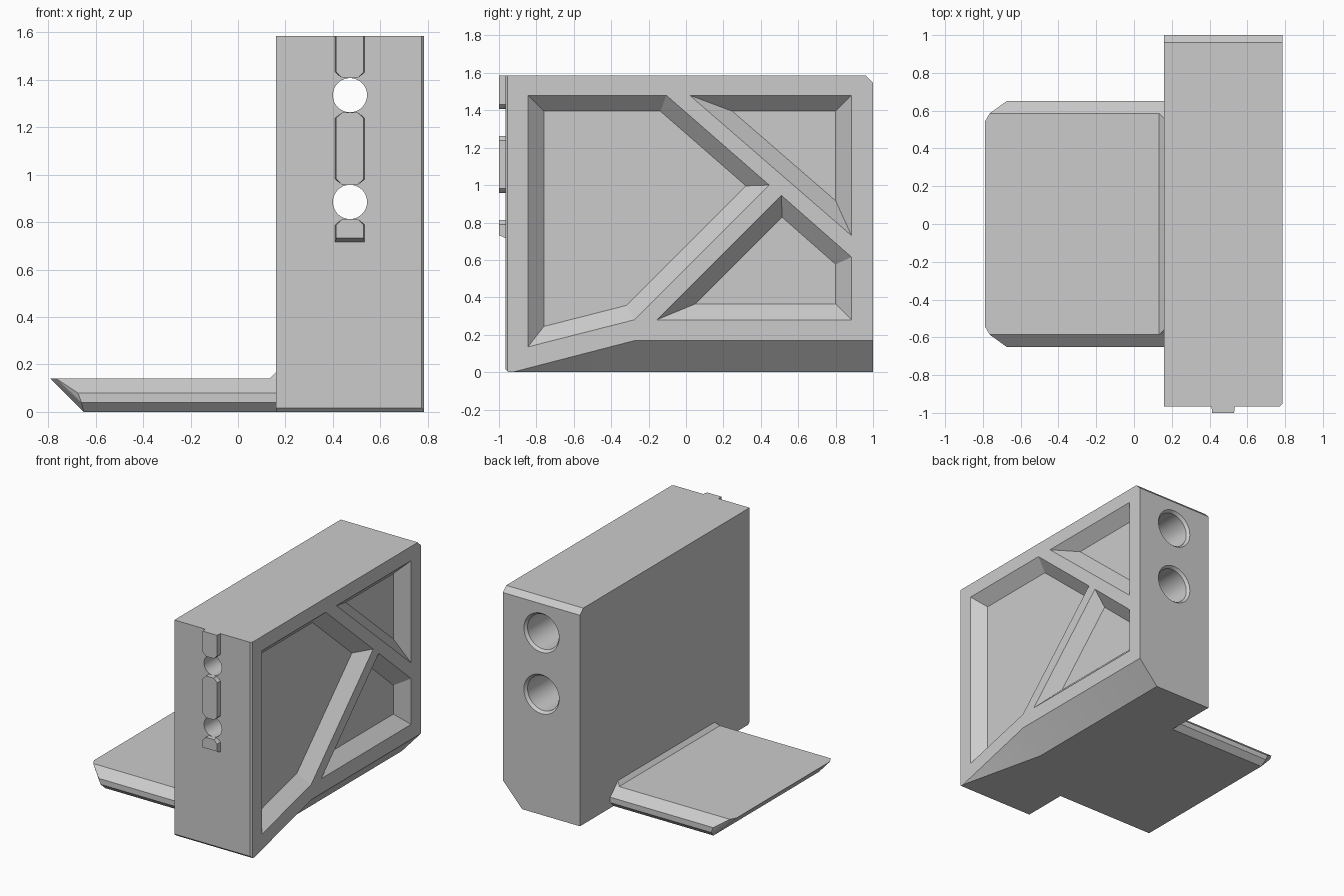
import bpy, bmesh, math
from mathutils import Vector

old = bpy.data.objects.get("Cube")
if old:
    bpy.data.objects.remove(old, do_unlink=True)

grey = bpy.data.materials.new("light_grey")
grey.use_nodes = True
color = (0.6, 0.6, 0.6, 1)
grey.diffuse_color = color
grey.node_tree.nodes["Principled BSDF"].inputs["Base Color"].default_value = color

LEFT, RIGHT = 0.16, 0.785      # block sides
FRONT, BACK, TOP = -0.965, 1.0, 1.585
HOLE_X, HOLE_Z = 0.472, (0.885, 1.335)


def finish(name, bm):
    bmesh.ops.recalc_face_normals(bm, faces=bm.faces)
    mesh = bpy.data.meshes.new(name)
    bm.to_mesh(mesh)
    bm.free()
    mesh.materials.append(grey)
    obj = bpy.data.objects.new(name, mesh)
    bpy.context.collection.objects.link(obj)
    return obj


def hull(name, points):
    bm = bmesh.new()
    for p in points:
        bm.verts.new(p)
    bmesh.ops.convex_hull(bm, input=bm.verts)
    bmesh.ops.dissolve_limit(bm, angle_limit=0.01, verts=bm.verts, edges=bm.edges)
    return finish(name, bm)


def loft(name, rings):
    bm = bmesh.new()
    loops = [[bm.verts.new(p) for p in ring] for ring in rings]
    n = len(loops[0])
    for a, b in zip(loops, loops[1:]):
        for i in range(n):
            j = (i + 1) % n
            bm.faces.new((a[i], a[j], b[j], b[i]))
    bm.faces.new(loops[0])
    bm.faces.new(loops[-1])
    return finish(name, bm)


def activate(obj):
    bpy.ops.object.select_all(action='DESELECT')
    obj.select_set(True)
    bpy.context.view_layer.objects.active = obj


def cut(obj, cutter):
    cutter.hide_render = True
    activate(obj)
    mod = obj.modifiers.new("cut", 'BOOLEAN')
    mod.operation = 'DIFFERENCE'
    mod.solver = 'EXACT'
    mod.object = cutter
    bpy.ops.object.modifier_apply(modifier=mod.name)
    bpy.data.objects.remove(cutter, do_unlink=True)


def inset(poly, d):
    """Mitred inward offset of a counter-clockwise outline."""
    pts, out = [Vector(p) for p in poly], []
    for i, p in enumerate(pts):
        e1 = (p - pts[i - 1]).normalized()
        e2 = (pts[(i + 1) % len(pts)] - p).normalized()
        n1, n2 = Vector((-e1.y, e1.x)), Vector((-e2.y, e2.x))
        out.append(p + (n1 + n2) * (d / (1 + n1.dot(n2))))
    return out


# Main block with small edge chamfers
bm = bmesh.new()
bmesh.ops.create_cube(bm, size=1)
for v in bm.verts:
    v.co = (RIGHT if v.co.x > 0 else LEFT,
            BACK if v.co.y > 0 else FRONT,
            TOP if v.co.z > 0 else 0)


def chamfer(axis, test, size):
    edges = [e for e in bm.edges
             if abs((e.verts[0].co - e.verts[1].co)[axis]) > 0.5
             and all(test(v.co) for v in e.verts)]
    bmesh.ops.bevel(bm, geom=edges, offset=size, segments=1, affect='EDGES')


chamfer(0, lambda c: c.y > 0.9 and c.z > 1.5, 0.038)
chamfer(0, lambda c: c.y < -0.9 and c.z < 0.1, 0.016)
chamfer(2, lambda c: c.y < -0.9 and c.x > 0.7, 0.011)
block = finish("main_block", bm)

# Long lower chamfer that fades out towards the front
slope = Vector((0.155, 0, 0.17)) * 0.8
points = []
for y, mid in ((-0.927, (RIGHT, 0)), (-0.27, (0.7075, 0.085)), (1.1, (0.7075, 0.085))):
    c = Vector((mid[0], y, mid[1]))
    points += [c - slope, c + slope, (1.05, y, -0.25)]
cut(block, hull("chamfer_cutter", points))

# Sloped pockets on the outer side
pockets = [
    [(-0.845, 1.48), (-0.845, 0.135), (-0.275, 0.28), (0.445, 1.0), (-0.105, 1.48)],
    [(0.02, 1.48), (0.885, 0.73), (0.885, 1.48)],
    [(-0.155, 0.28), (0.885, 0.28), (0.885, 0.615), (0.51, 0.945)],
]
DEPTH = 0.085
for outline in pockets:
    levels = ((0.05, outline), (0, outline), (-DEPTH, inset(outline, DEPTH)))
    cut(block, loft("pocket_cutter",
                    [[(RIGHT + dx, p[0], p[1]) for p in ring] for dx, ring in levels]))

# Stepped bolt holes, wide at the back
bore = ((-1.1, 0.072), (-0.75, 0.072), (-0.75, 0.127), (0.98, 0.127),
        (BACK, 0.143), (1.1, 0.143))
SIDES = 48
for z in HOLE_Z:
    rings = [[(HOLE_X + r * math.cos(2 * math.pi * i / SIDES), y,
               z + r * math.sin(2 * math.pi * i / SIDES)) for i in range(SIDES)]
             for y, r in bore]
    cut(block, loft("hole_cutter", rings))
activate(block)
bpy.ops.object.shade_smooth_by_angle(angle=math.radians(20))

# Raised key segments on the front, tapered next to the holes
HALF, TIP, TAPER = 0.064, 0.032, 0.025


def key(name, low, high, low_tip, high_tip, slant=0):
    points = []
    for y, shrink, lift in ((-1.0, 0.006, slant), (-0.95, 0, 0)):
        for s in (-1, 1):
            wide, tip = s * (HALF - shrink), s * TIP
            points += [(HOLE_X + wide, y, low + lift + TAPER * low_tip),
                       (HOLE_X + wide, y, high - TAPER * high_tip),
                       (HOLE_X + (tip if low_tip else wide), y, low + lift),
                       (HOLE_X + (tip if high_tip else wide), y, high)]
    return hull(name, points)


key("upper_key", 1.407, TOP, 1, 0)
key("middle_key", 0.957, 1.263, 1, 1)
key("lower_key", 0.71, 0.813, 0, 1, 0.022)

# Side plate with bevelled rims and an undercut outer end
points = []
for s in (-1, 1):
    points += [(-0.79, s * 0.54, 0.14), (-0.765, s * 0.585, 0.14),
               (-0.675, s * 0.65, 0.08), (-0.66, s * 0.65, 0.04),
               (-0.65, s * 0.61, 0)]
    points += [(0.2, s * y, z) for y, z in
               ((0.585, 0.14), (0.65, 0.08), (0.65, 0.04), (0.61, 0))]
hull("side_plate", points)

# Sloped strip where the plate meets the block
hull("joint_strip", [(x, s * y, z) for s in (-1, 1) for x, y, z in
                     ((0.133, 0.585, 0.14), (LEFT, 0.56, 0.167), (0.18, 0.56, 0.167),
                      (0.18, 0.585, 0.14), (0.133, 0.585, 0.13), (0.18, 0.585, 0.13))])
